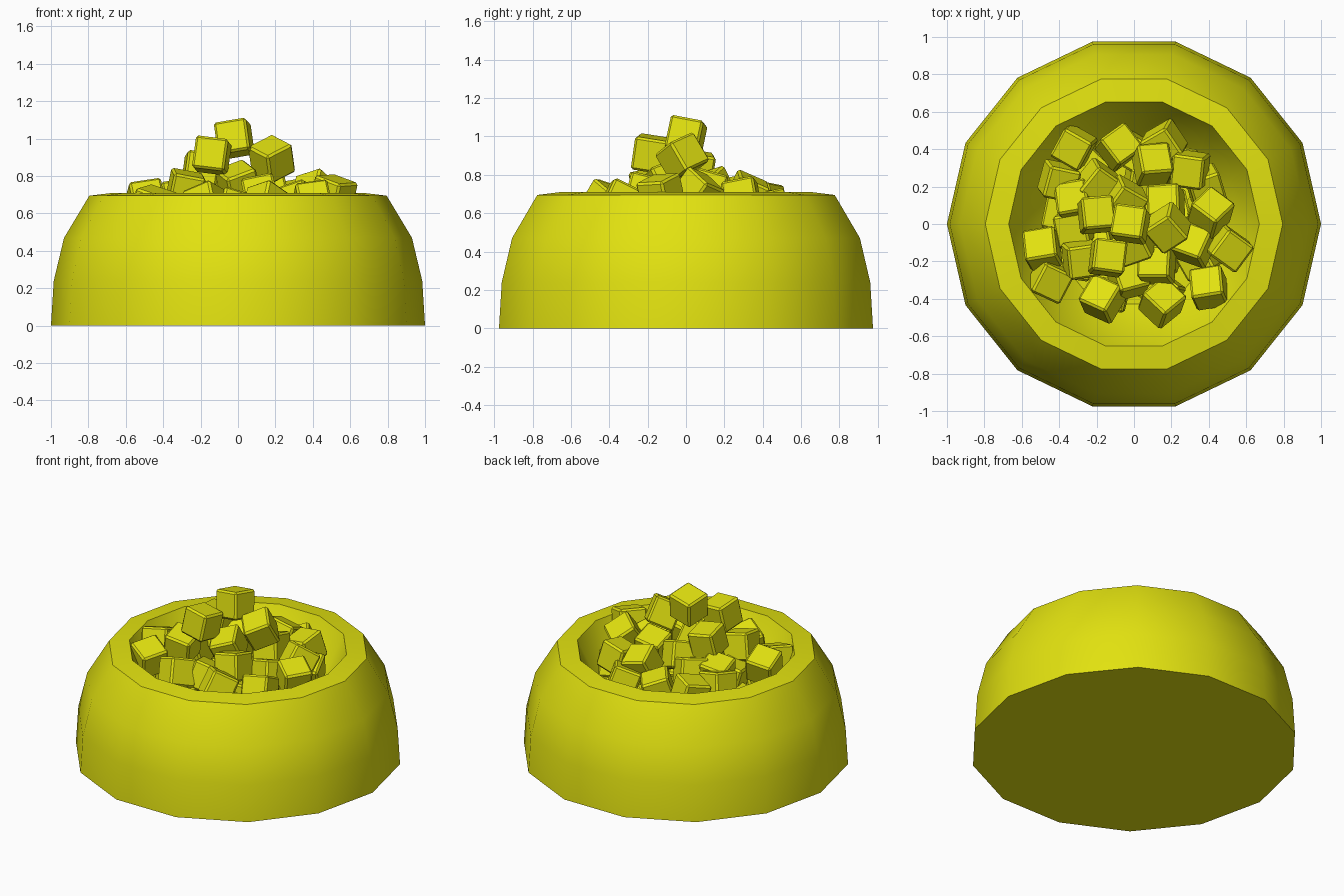
import bpy, bmesh, math, random
from mathutils import Matrix, Vector

if "Cube" in bpy.data.objects:
    bpy.data.objects.remove(bpy.data.objects["Cube"])

random.seed(4)
yellow = bpy.data.materials.new("yellow")
yellow.diffuse_color = (0.76, 0.76, 0.005, 1)
yellow.use_nodes = True
yellow.node_tree.nodes["Principled BSDF"].inputs["Base Color"].default_value = yellow.diffuse_color


def finish(name, bm, angle=None):
    bmesh.ops.recalc_face_normals(bm, faces=bm.faces)
    mesh = bpy.data.meshes.new(name)
    bm.to_mesh(mesh)
    bm.free()
    mesh.materials.append(yellow)
    ob = bpy.data.objects.new(name, mesh)
    bpy.context.collection.objects.link(ob)
    if angle:
        bpy.ops.object.select_all(action='DESELECT')
        ob.select_set(True)
        bpy.context.view_layer.objects.active = ob
        bpy.ops.object.shade_smooth_by_angle(angle=math.radians(angle))
    return ob


# Bowl: 14-sided revolved profile (radius, height), closed underneath and inside
SIDES = 14
profile = [(1.0, 0), (0.985, 0.24), (0.93, 0.47), (0.795, 0.695),
           (0.67, 0.71), (0.57, 0.50), (0.44, 0.35)]
bm = bmesh.new()
rings = [[bm.verts.new((r * math.cos(2 * math.pi * i / SIDES),
                        r * math.sin(2 * math.pi * i / SIDES), z))
          for i in range(SIDES)] for r, z in profile]
for a, b in zip(rings, rings[1:]):
    for i in range(SIDES):
        j = (i + 1) % SIDES
        bm.faces.new((a[i], a[j], b[j], b[i]))
bm.faces.new(rings[0])
bm.faces.new(rings[-1])
finish("bowl", bm, 30)


# Food cubes: small cubes with narrow bevels
def food_cube(name, x, y, z, yaw, lean, roll):
    bm = bmesh.new()
    bmesh.ops.create_cube(bm, size=0.175)
    bmesh.ops.bevel(bm, geom=bm.edges[:], offset=0.012, segments=1, affect='EDGES')
    rot = (Matrix.Rotation(math.radians(roll), 4, 'Y')
           @ Matrix.Rotation(math.radians(lean), 4, 'X')
           @ Matrix.Rotation(math.radians(yaw), 4, 'Z'))
    bmesh.ops.transform(bm, matrix=Matrix.Translation((x, y, z)) @ rot, verts=bm.verts)
    finish(name, bm)


# Visible pile: x, y, z, yaw, lean
pile = [
    (-0.02, 0.0, 1.0, -8, -12), (-0.14, -0.18, 0.91, -8, -8), (0.18, -0.02, 0.89, 35, 30),
    (-0.20, 0.05, 0.83, 5, -10), (0.12, -0.22, 0.70, 0, -15), (0.10, 0.32, 0.70, 5, -25),
    (0.30, 0.29, 0.68, -8, 10), (0.41, 0.06, 0.71, 45, -35), (-0.32, 0.41, 0.65, -30, 10),
    (-0.08, 0.41, 0.62, 35, -15), (0.16, 0.43, 0.61, 30, 20), (-0.40, 0.23, 0.65, -12, 15),
    (-0.32, 0.13, 0.68, 10, -12), (-0.19, 0.22, 0.68, -35, 20), (0.17, 0.11, 0.72, 5, -15),
    (0.51, -0.13, 0.70, -35, 12), (0.40, -0.34, 0.66, 10, -25), (0.15, -0.42, 0.65, 40, -30),
    (-0.17, -0.40, 0.65, -25, -25), (-0.45, -0.30, 0.64, -25, 15), (-0.49, -0.13, 0.67, 10, -20),
    (-0.28, -0.19, 0.73, 8, 10), (0.32, -0.11, 0.66, -20, -20), (-0.03, -0.29, 0.62, 15, -20),
    (-0.32, -0.02, 0.60, 10, 10), (-0.05, 0.13, 0.72, -30, 25), (0.0, -0.10, 0.76, 20, 25),
    (0.38, 0.20, 0.58, 20, 20)]
for n, (x, y, z, yaw, lean) in enumerate(pile):
    roll = (1 if n % 2 else -1) * (8 if n < 4 else 12)
    food_cube(f"food_cube_{n + 1}", x, y, z, yaw, lean, roll)

# Lower layer, mostly hidden: rings of cubes on the bowl floor
for count, radius, z in ((1, 0, 0.52), (6, 0.22, 0.48), (9, 0.39, 0.49)):
    for i in range(count):
        t = 2 * math.pi * (i + 0.3) / count
        food_cube(f"lower_food_cube_{count}_{i + 1}", radius * math.cos(t), radius * math.sin(t),
                  z, random.uniform(0, 90), random.uniform(-20, 20), random.uniform(-20, 20))
